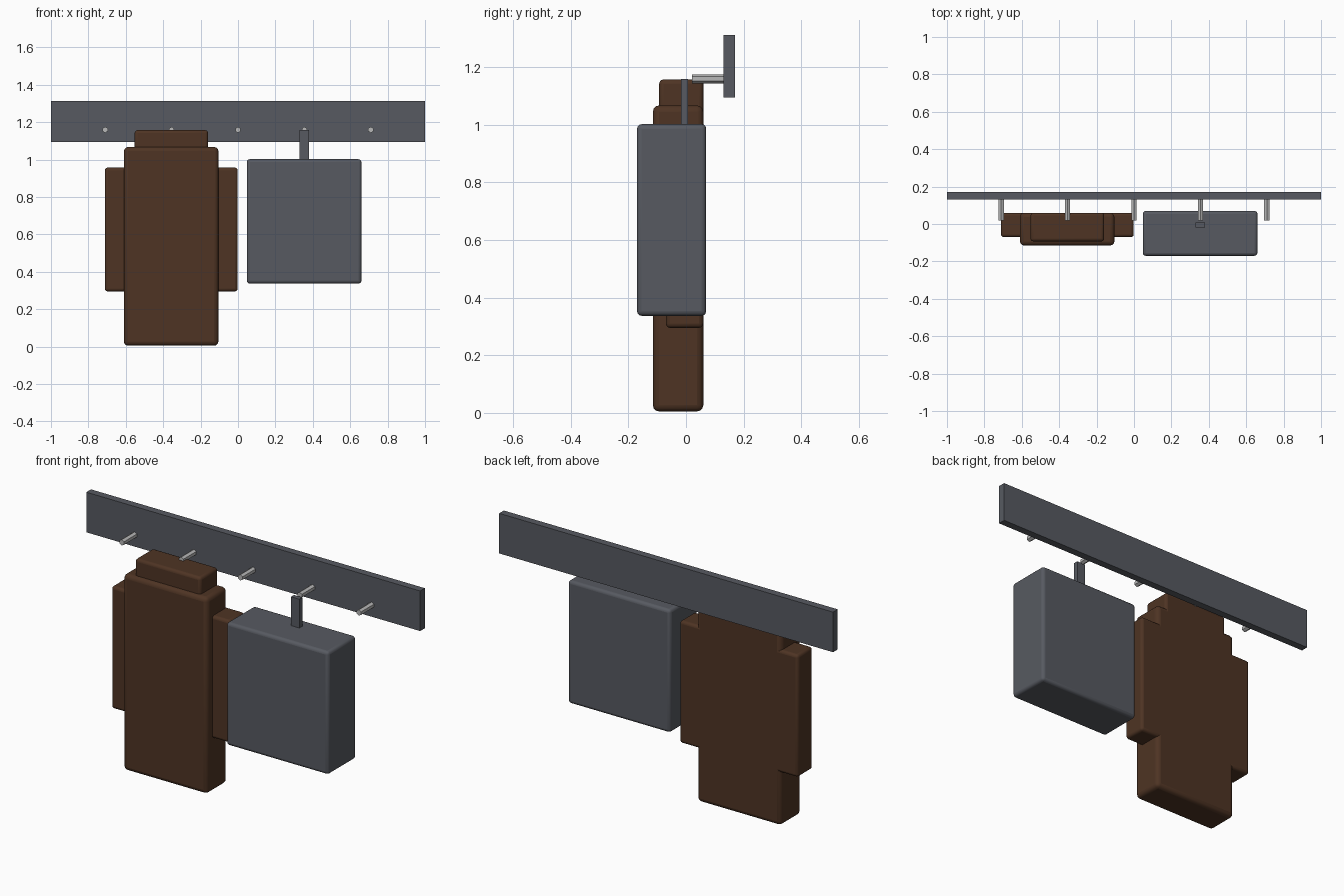
import bpy, bmesh, math
from mathutils import Matrix

if "Cube" in bpy.data.objects:
    bpy.data.objects.remove(bpy.data.objects["Cube"])


def material(name, rgb):
    m = bpy.data.materials.new(name)
    m.diffuse_color = (*rgb, 1)
    m.use_nodes = True
    m.node_tree.nodes["Principled BSDF"].inputs["Base Color"].default_value = m.diffuse_color
    return m


slate = material("slate grey", (0.095, 0.102, 0.12))
brown = material("dark brown", (0.077, 0.034, 0.017))
metal = material("light metal", (0.48, 0.48, 0.48))


def finish(name, bm, mat):
    mesh = bpy.data.meshes.new(name)
    bm.to_mesh(mesh)
    bm.free()
    mesh.materials.append(mat)
    ob = bpy.data.objects.new(name, mesh)
    bpy.context.collection.objects.link(ob)
    return ob


def box(name, x, y, z, mat, bevel=0.0):
    """Box from (min, max) ranges, optionally with rounded edges."""
    bm = bmesh.new()
    size = [b - a for a, b in (x, y, z)]
    mid = [(a + b) / 2 for a, b in (x, y, z)]
    bmesh.ops.create_cube(bm, size=1, matrix=Matrix.Translation(mid) @ Matrix.Diagonal((*size, 1)))
    ob = finish(name, bm, mat)
    if bevel:
        mod = ob.modifiers.new("rounded edges", 'BEVEL')
        mod.width = bevel
        mod.segments = 3
        bpy.ops.object.select_all(action='DESELECT')
        ob.select_set(True)
        bpy.context.view_layer.objects.active = ob
        bpy.ops.object.shade_smooth_by_angle(angle=math.radians(35))
    return ob


# Wall rail
box("rail", (-1, 1), (0.13, 0.17), (1.095, 1.312), slate)

# Row of six-sided pegs
for i in range(5):
    bm = bmesh.new()
    place = (Matrix.Translation((0.355 * (i - 2), 0.08, 1.159))
             @ Matrix.Rotation(math.pi / 2, 4, 'X'))
    bmesh.ops.create_cone(bm, cap_ends=True, segments=6, radius1=0.016,
                          radius2=0.016, depth=0.12, matrix=place)
    finish(f"peg_{i + 1}", bm, metal)

# Hanging coat: body, collar and two sleeves, flush at the back
box("coat_body", (-0.61, -0.105), (-0.115, 0.06), (0.005, 1.067), brown, 0.022)
box("coat_collar", (-0.553, -0.16), (-0.093, 0.06), (1.0, 1.157), brown, 0.015)
for side, name in ((-1, "coat_sleeve_left"), (1, "coat_sleeve_right")):
    outer = -0.3565 + side * 0.355
    inner = outer - side * 0.16
    box(name, tuple(sorted((outer, inner))), (-0.07, 0.06), (0.295, 0.957), brown, 0.015)

# Hanging bag with strap
box("bag_body", (0.047, 0.66), (-0.17, 0.07), (0.337, 1.002), slate, 0.016)
box("bag_strap", (0.33, 0.38), (-0.018, 0.007), (0.98, 1.158), slate)
